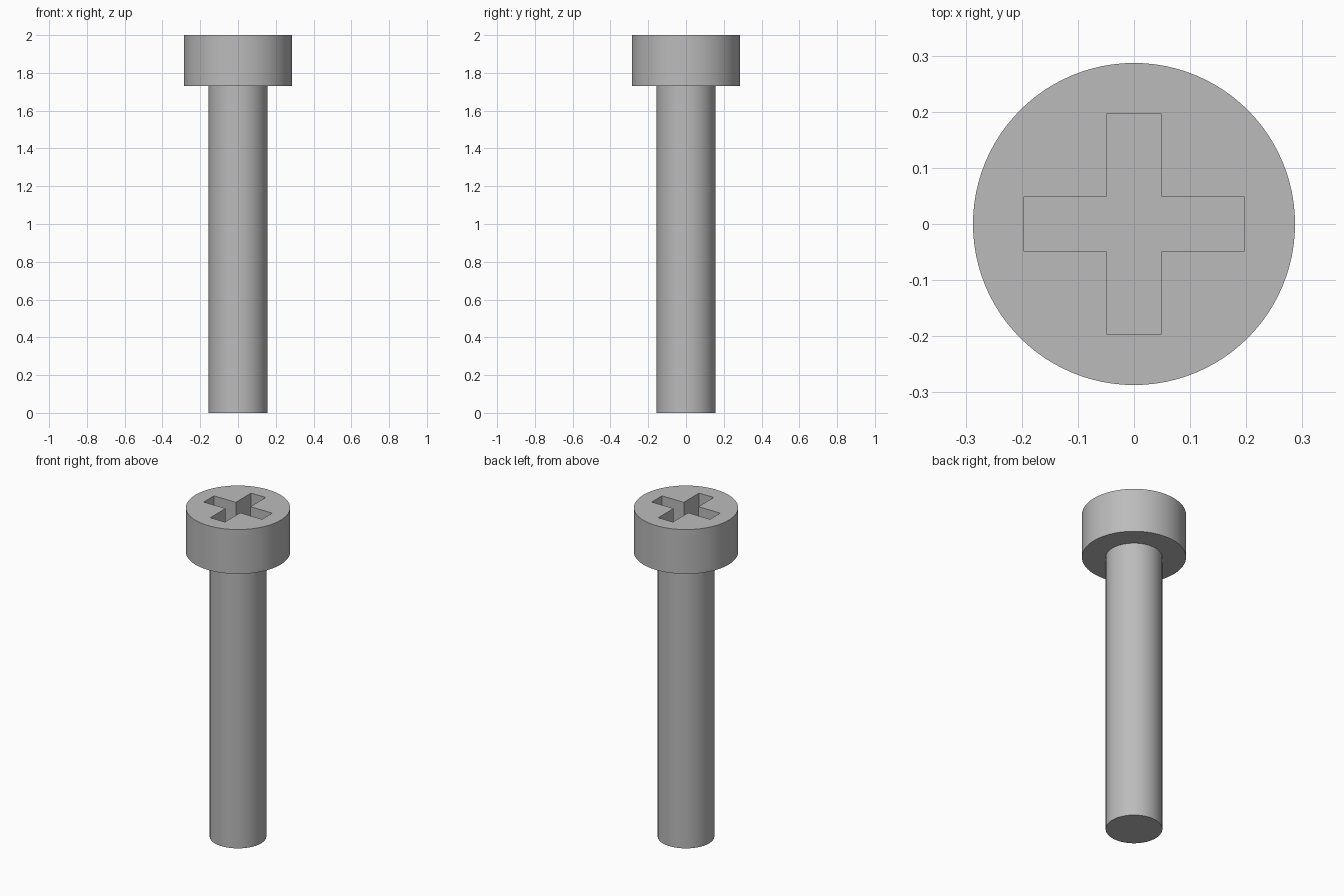
import bpy
import bmesh
from math import cos, sin, pi

default = bpy.data.objects.get("Cube")
if default:
    bpy.data.objects.remove(default, do_unlink=True)

HEIGHT, HEAD_BASE = 2.0, 1.73
HEAD_R, SHAFT_R = 0.287, 0.156
SLOT_HALF, SLOT_REACH, SLOT_DEPTH = 0.049, 0.196, 0.14
SIDES = 96

steel = bpy.data.materials.new("grey steel")
steel.use_nodes = True
grey = (0.5, 0.5, 0.5, 1)
steel.diffuse_color = grey
steel.node_tree.nodes["Principled BSDF"].inputs["Base Color"].default_value = grey


def prism(name, outline, bottom, top):
    """Extrude a flat outline between two heights."""
    bm = bmesh.new()
    face = bm.faces.new([bm.verts.new((x, y, bottom)) for x, y in outline])
    extruded = bmesh.ops.extrude_face_region(bm, geom=[face])["geom"]
    for v in extruded:
        if isinstance(v, bmesh.types.BMVert):
            v.co.z = top
    bmesh.ops.recalc_face_normals(bm, faces=bm.faces)
    mesh = bpy.data.meshes.new(name)
    bm.to_mesh(mesh)
    bm.free()
    mesh.materials.append(steel)
    obj = bpy.data.objects.new(name, mesh)
    bpy.context.collection.objects.link(obj)
    return obj


def circle(radius):
    return [(radius * cos(2 * pi * i / SIDES), radius * sin(2 * pi * i / SIDES))
            for i in range(SIDES)]


# Shaft and head
shaft = prism("shaft", circle(SHAFT_R), 0, HEAD_BASE)
head = prism("head", circle(HEAD_R), HEAD_BASE, HEIGHT)

# Cross recess: one arm repeated by quarter turns
cross, arm = [], [(SLOT_HALF, -SLOT_HALF), (SLOT_REACH, -SLOT_HALF), (SLOT_REACH, SLOT_HALF)]
for _ in range(4):
    cross += arm
    arm = [(-y, x) for x, y in arm]
cutter = prism("recess_cutter", cross, HEIGHT - SLOT_DEPTH, HEIGHT + 0.1)
cutter.hide_render = True
cutter.hide_viewport = True
cut = head.modifiers.new("cross recess", "BOOLEAN")
cut.operation = "DIFFERENCE"
cut.solver = "EXACT"
cut.object = cutter

# Apply the cut, then smooth the round sides while keeping rims sharp
bpy.ops.object.select_all(action="DESELECT")
bpy.context.view_layer.objects.active = head
head.select_set(True)
bpy.ops.object.modifier_apply(modifier=cut.name)
bpy.data.objects.remove(cutter, do_unlink=True)
shaft.select_set(True)
bpy.ops.object.shade_smooth_by_angle(angle=pi / 6)
